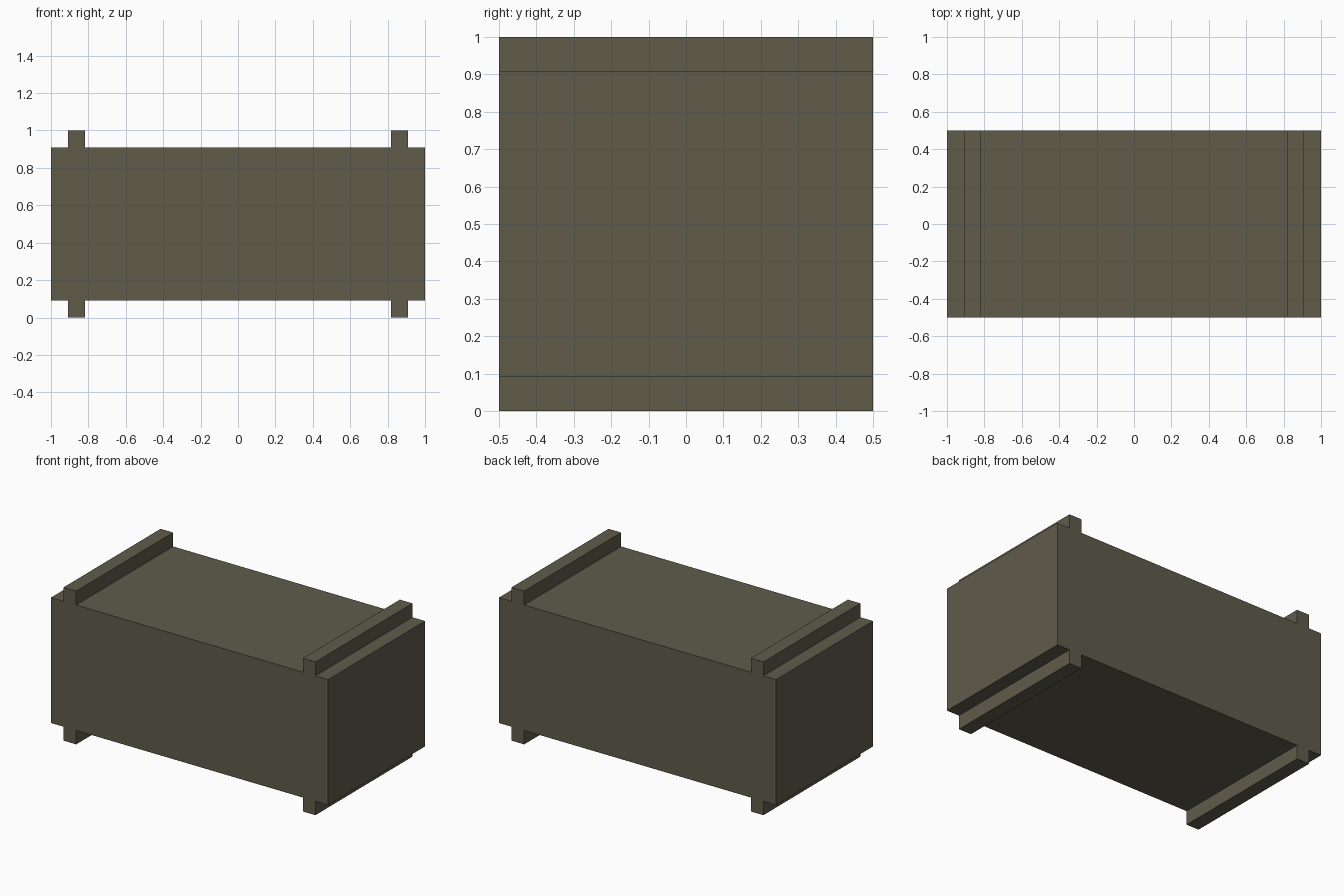
import bpy
import bmesh

cube = bpy.data.objects.get("Cube")
if cube:
    bpy.data.objects.remove(cube, do_unlink=True)

# Main proportions: everything sits on a module of one eleventh
UNIT = 1 / 11
HALF_LENGTH, HALF_DEPTH, HEIGHT = 1.0, 0.5, 1.0
RIB_OUT = HALF_LENGTH - UNIT
RIB_IN = HALF_LENGTH - 2 * UNIT

# Single drab olive colour
olive = bpy.data.materials.new("drab_olive")
olive.use_nodes = True
colour = (0.115, 0.106, 0.071, 1)
olive.diffuse_color = colour
olive.node_tree.nodes["Principled BSDF"].inputs["Base Color"].default_value = colour

# Upper right quarter of the outline, mirrored around to a closed loop
quarter = [(RIB_IN, HEIGHT - UNIT), (RIB_IN, HEIGHT), (RIB_OUT, HEIGHT),
           (RIB_OUT, HEIGHT - UNIT), (HALF_LENGTH, HEIGHT - UNIT)]
right = quarter + [(x, HEIGHT - z) for x, z in reversed(quarter)]
outline = right + [(-x, z) for x, z in reversed(right)]

# Crate body with its four cross ribs, extruded front to back
bm = bmesh.new()
face = bm.faces.new([bm.verts.new((x, -HALF_DEPTH, z)) for x, z in outline])
extruded = bmesh.ops.extrude_face_region(bm, geom=[face], use_keep_orig=True)
moved = [v for v in extruded["geom"] if isinstance(v, bmesh.types.BMVert)]
bmesh.ops.translate(bm, verts=moved, vec=(0, 2 * HALF_DEPTH, 0))
bmesh.ops.recalc_face_normals(bm, faces=bm.faces)

mesh = bpy.data.meshes.new("ribbed_crate")
bm.to_mesh(mesh)
bm.free()
mesh.materials.append(olive)
crate = bpy.data.objects.new("ribbed_crate", mesh)
bpy.context.collection.objects.link(crate)
